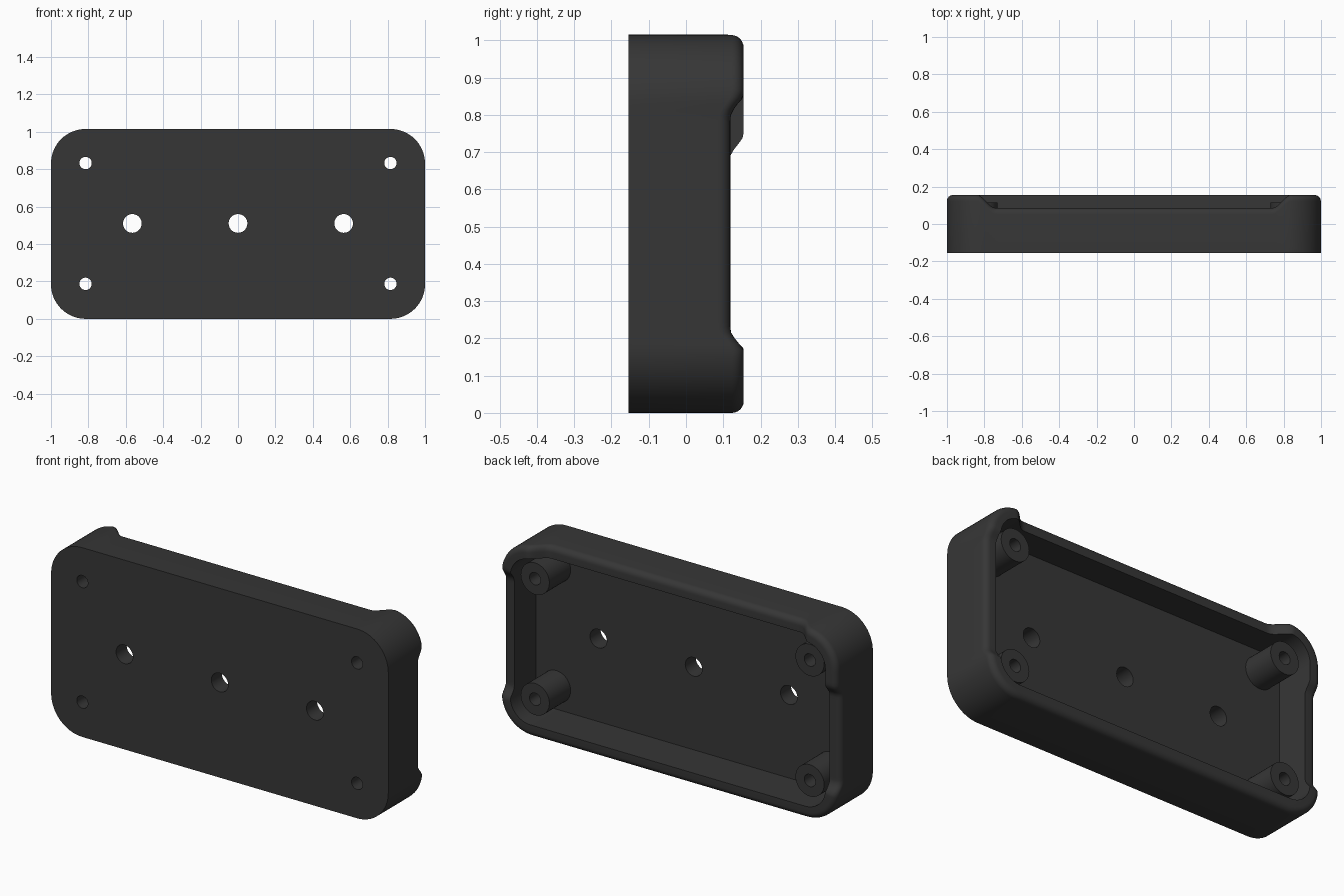
import bpy, bmesh, math
from mathutils import Matrix

if "Cube" in bpy.data.objects:
    bpy.data.objects.remove(bpy.data.objects["Cube"])

H = 1.015                      # height
CR = 0.185                     # outer corner radius
Y0, Y1, FLOOR = -0.155, 0.155, -0.065
WALL, FIL = 0.065, 0.032       # wall thickness, rim rounding

mat = bpy.data.materials.new("charcoal_plastic")
mat.diffuse_color = (0.037, 0.037, 0.037, 1)
mat.use_nodes = True
mat.node_tree.nodes["Principled BSDF"].inputs["Base Color"].default_value = mat.diffuse_color


def ramp(v, a, b):
    """Smooth 0..1 step from a to b."""
    t = min(1, max(0, (v - a) / (b - a)))
    return t * t * (3 - 2 * t)


def rim_height(x, z):
    """Rim level: low along the top edge and along each side."""
    h = Y1
    if z > 0.93:
        h = Y1 - 0.07 * (1 - ramp(abs(x), 0.74, 0.84))
    elif abs(x) > 0.93:
        hi = (0.79, 0.865) if x > 0 else (0.685, 0.75)
        h = Y1 - 0.036 * min(ramp(z, 0.16, 0.225), 1 - ramp(z, *hi))
    return h


def perimeter():
    """Rounded rectangle as (corner centre or edge point, outward normal)."""
    cx, lo, hi = 1 - CR, CR, H - CR
    corners = [(cx, hi), (-cx, hi), (-cx, lo), (cx, lo)]
    pts = []
    for i, (x, z) in enumerate(corners):
        for k in range(17):
            a = math.pi / 2 * (i + k / 16)
            pts.append((x, z, math.cos(a), math.sin(a)))
        nx, nz = corners[(i + 1) % 4]
        n = int(math.hypot(nx - x, nz - z) / 0.015)
        a = math.pi / 2 * (i + 1)
        for k in range(1, n):
            pts.append((x + (nx - x) * k / n, z + (nz - z) * k / n,
                        math.cos(a), math.sin(a)))
    return pts


def finish(name, bm):
    bmesh.ops.recalc_face_normals(bm, faces=bm.faces)
    me = bpy.data.meshes.new(name)
    bm.to_mesh(me)
    bm.free()
    me.materials.append(mat)
    ob = bpy.data.objects.new(name, me)
    bpy.context.collection.objects.link(ob)
    return ob


def add_cylinder(bm, x, z, r, ya, yb):
    m = Matrix.Translation((x, (ya + yb) / 2, z)) @ Matrix.Rotation(math.pi / 2, 4, 'X')
    bmesh.ops.create_cone(bm, cap_ends=True, segments=40, radius1=r, radius2=r,
                          depth=yb - ya, matrix=m)


def smooth(ob):
    bpy.ops.object.select_all(action='DESELECT')
    ob.select_set(True)
    bpy.context.view_layer.objects.active = ob
    bpy.ops.object.shade_smooth_by_angle(angle=math.radians(35))


# Tray: loops swept round the outline, from front face over the rim to the floor
bm = bmesh.new()
outline = perimeter()
rings = []


def ring(inset, level):
    loop = []
    for x, z, nx, nz in outline:
        ox, oz = x + nx * CR, z + nz * CR
        loop.append(bm.verts.new((ox - nx * inset, level(rim_height(ox, oz)), oz - nz * inset)))
    rings.append(loop)


ring(0, lambda h: Y0)
for k in range(7):
    a = math.pi / 2 * k / 6
    ring(FIL * (1 - math.cos(a)), lambda h: h - FIL + FIL * math.sin(a))
ring(WALL, lambda h: h)
ring(WALL, lambda h: FLOOR)
n = len(outline)
for a, b in zip(rings, rings[1:]):
    for i in range(n):
        j = (i + 1) % n
        bm.faces.new((a[i], a[j], b[j], b[i]))
bm.faces.new(rings[0])
bm.faces.new(rings[-1])
tray = finish("tray", bm)

# Hollow screw posts in the corners
SCREWS = [(sx * 0.815, z) for sx in (-1, 1) for z in (0.187, 0.833)]
bm = bmesh.new()
for x, z in SCREWS:
    add_cylinder(bm, x, z, 0.085, FLOOR - 0.01, 0.115)
posts = finish("screw_posts", bm)

# Hole cutters: four screw holes and three cable holes
bm = bmesh.new()
for x, z in SCREWS:
    add_cylinder(bm, x, z, 0.033, -0.3, 0.3)
for x in (-0.565, 0, 0.565):
    add_cylinder(bm, x, 0.51, 0.05, -0.3, 0.3)
cutter = finish("hole_cutters", bm)
cutter.hide_render = True
cutter.display_type = 'WIRE'

for ob in (tray, posts):
    mod = ob.modifiers.new("holes", 'BOOLEAN')
    mod.operation = 'DIFFERENCE'
    mod.solver = 'EXACT'
    mod.object = cutter
    bpy.context.view_layer.objects.active = ob
    bpy.ops.object.modifier_apply(modifier=mod.name)
    smooth(ob)
bpy.data.objects.remove(cutter)
